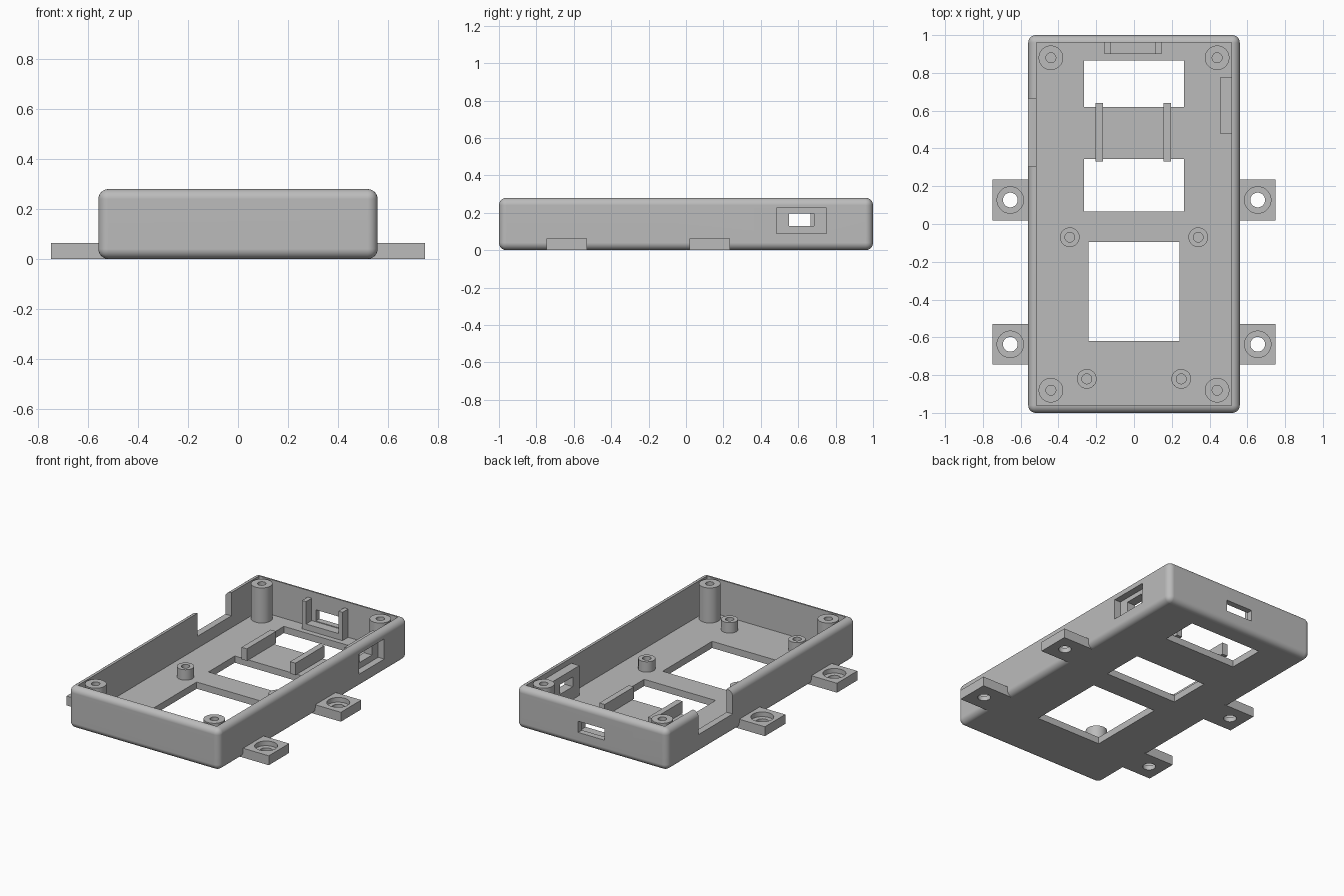
import bpy
import bmesh
from math import radians
from mathutils import Matrix, Vector

if "Cube" in bpy.data.objects:
    bpy.data.objects.remove(bpy.data.objects["Cube"], do_unlink=True)

# One plain grey plastic
grey = bpy.data.materials.new("grey_plastic")
grey.use_nodes = True
COLOR = (0.5, 0.5, 0.5, 1)
grey.diffuse_color = COLOR
grey.node_tree.nodes["Principled BSDF"].inputs["Base Color"].default_value = COLOR

FLOOR = 0.045
HEIGHT = 0.28


def add_object(name, bm):
    mesh = bpy.data.meshes.new(name)
    bm.to_mesh(mesh)
    bm.free()
    mesh.materials.append(grey)
    obj = bpy.data.objects.new(name, mesh)
    bpy.context.collection.objects.link(obj)
    return obj


def box(name, xs, ys, zs):
    bm = bmesh.new()
    low, high = (Vector(c) for c in zip(xs, ys, zs))
    size = Matrix.Diagonal((*(high - low), 1))
    bmesh.ops.create_cube(bm, size=1, matrix=Matrix.Translation((low + high) / 2) @ size)
    return add_object(name, bm)


def cylinder(name, x, y, radius, zs):
    bm = bmesh.new()
    bmesh.ops.create_cone(bm, cap_ends=True, segments=40, radius1=radius, radius2=radius,
                          depth=zs[1] - zs[0],
                          matrix=Matrix.Translation((x, y, sum(zs) / 2)))
    return add_object(name, bm)


def activate(obj):
    bpy.ops.object.select_all(action="DESELECT")
    obj.select_set(True)
    bpy.context.view_layer.objects.active = obj


def cut(obj, *cutters):
    """Subtract the cutters for good and remove them."""
    activate(obj)
    for cutter in cutters:
        mod = obj.modifiers.new("cut", "BOOLEAN")
        mod.operation = "DIFFERENCE"
        mod.solver = "EXACT"
        mod.object = cutter
        bpy.ops.object.modifier_apply(modifier=mod.name)
        bpy.data.objects.remove(cutter, do_unlink=True)


def smooth(obj):
    activate(obj)
    bpy.ops.object.shade_smooth_by_angle(angle=radians(35))


def side_port():
    """Stepped opening through the right-hand side wall."""
    return (box("port_recess", (0.515, 0.7), (0.485, 0.75), (0.09, 0.225)),
            box("port_hole", (0.4, 0.7), (0.55, 0.685), (0.13, 0.195)))


# Rounded tray, hollowed, with floor windows and wall openings
tray = box("tray", (-0.56, 0.56), (-1, 1), (0, HEIGHT))
activate(tray)
bevel = tray.modifiers.new("round", "BEVEL")
bevel.width = 0.04
bevel.segments = 6
bpy.ops.object.modifier_apply(modifier=bevel.name)
cut(tray,
    box("cavity", (-0.515, 0.515), (-0.96, 0.96), (FLOOR, 0.5)),
    box("rear_window", (-0.265, 0.265), (0.62, 0.865), (-0.1, 0.1)),
    box("middle_window", (-0.265, 0.265), (0.065, 0.345), (-0.1, 0.1)),
    box("front_window", (-0.24, 0.24), (-0.62, -0.095), (-0.1, 0.1)),
    box("wall_notch", (-0.7, -0.4), (0.305, 0.665), (0.125, 0.5)),
    box("rear_slot", (-0.095, 0.1), (0.8, 1.2), (0.09, 0.165)),
    *side_port())
smooth(tray)
tray.modifiers.new("even_normals", "WEIGHTED_NORMAL").keep_sharp = True

# Block around the side port
port_block = box("port_block", (0.455, 0.53), (0.48, 0.775), (0.03, 0.245))
cut(port_block, *side_port())

# Bracket inside the rear slot
for name, xs, top in (("bracket_right", (-0.155, -0.125), 0.235),
                      ("bracket_left", (0.115, 0.145), 0.235),
                      ("bracket_sill", (-0.13, 0.12), 0.085)):
    box(name, xs, (0.9, 0.97), (0.03, top))

# Ribs bridging the floor between the windows
for name, xs in (("rib_right", (-0.205, -0.165)), ("rib_left", (0.155, 0.195))):
    box(name, xs, (0.33, 0.64), (FLOOR, 0.125))

# Screw posts and mounting tabs, mirrored left and right
for side, label in ((-1, "right"), (1, "left")):
    for kind, x, y, radius, top in (("rear_post", 0.44, 0.88, 0.065, HEIGHT),
                                    ("front_post", 0.44, -0.88, 0.065, HEIGHT),
                                    ("middle_standoff", 0.34, -0.07, 0.052, 0.115),
                                    ("front_standoff", 0.25, -0.82, 0.052, 0.115)):
        post = cylinder(f"{kind}_{label}", side * x, y, radius, (0.03, top))
        cut(post, cylinder("screw_hole", side * x, y, 0.026, (FLOOR, 0.5)))
        smooth(post)

    for kind, y in (("rear_tab", 0.127), ("front_tab", -0.637)):
        xs = sorted((side * 0.52, side * 0.75))
        tab = box(f"{kind}_{label}", xs, (y - 0.108, y + 0.108), (0, 0.063))
        cut(tab,
            cylinder("through_hole", side * 0.655, y, 0.039, (-0.1, 0.2)),
            cylinder("counterbore", side * 0.655, y, 0.07, (0.032, 0.2)))
        smooth(tab)
